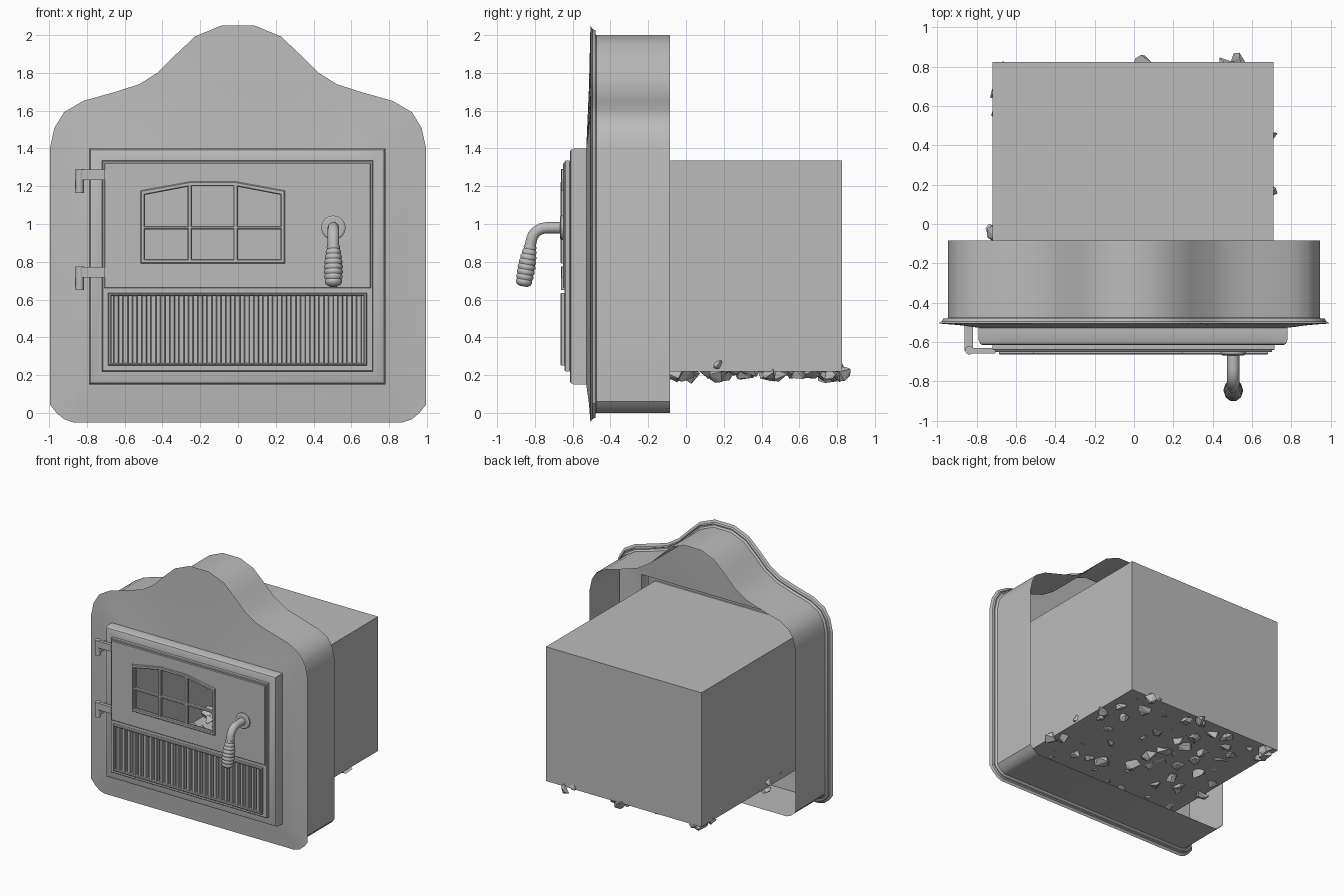
import bpy, bmesh, math, random
from mathutils import Vector

if "Cube" in bpy.data.objects:
    bpy.data.objects.remove(bpy.data.objects["Cube"])

random.seed(4)
iron = bpy.data.materials.new("grey cast iron")
iron.diffuse_color = (0.5, 0.5, 0.5, 1)
iron.use_nodes = True
iron.node_tree.nodes["Principled BSDF"].inputs["Base Color"].default_value = iron.diffuse_color
CX = -0.005


def finish(ob, smooth=None):
    ob.data.materials.clear()
    ob.data.materials.append(iron)
    if smooth:
        bpy.ops.object.select_all(action='DESELECT')
        ob.select_set(True)
        bpy.context.view_layer.objects.active = ob
        bpy.ops.object.shade_smooth_by_angle(angle=math.radians(smooth))
    return ob


def from_bmesh(name, bm, smooth=None):
    me = bpy.data.meshes.new(name)
    bm.to_mesh(me)
    bm.free()
    ob = bpy.data.objects.new(name, me)
    bpy.context.collection.objects.link(ob)
    return finish(ob, smooth)


def from_curve(name, cu, smooth=None):
    ob = bpy.data.objects.new(name, cu)
    bpy.context.collection.objects.link(ob)
    bpy.ops.object.select_all(action='DESELECT')
    ob.select_set(True)
    bpy.context.view_layer.objects.active = ob
    bpy.ops.object.convert(target='MESH')
    return bpy.context.view_layer.objects.active


def plate(name, loops, back, front, bevel=0.0):
    """Upright plate from x/z loops (first is outline, the rest are holes)."""
    cu = bpy.data.curves.new(name, 'CURVE')
    cu.dimensions, cu.fill_mode = '2D', 'BOTH'
    cu.extrude = (back - front) / 2 - bevel
    cu.bevel_depth, cu.bevel_resolution, cu.offset = bevel, 0, -bevel
    for loop in loops:
        s = cu.splines.new('POLY')
        s.points.add(len(loop) - 1)
        s.use_cyclic_u = True
        for p, (x, z) in zip(s.points, loop):
            p.co = (x, z, 0, 1)
    ob = from_curve(name, cu)
    for v in ob.data.vertices:
        x, z, d = v.co
        v.co = (x, (back + front) / 2 - d, z)
    ob.data.update()
    finish(ob)
    for p in ob.data.polygons:
        p.use_smooth = False
    return ob


def tube(name, pts, radii, sides=3):
    cu = bpy.data.curves.new(name, 'CURVE')
    cu.dimensions, cu.use_fill_caps = '3D', True
    cu.bevel_depth, cu.bevel_resolution = 1.0, sides
    s = cu.splines.new('POLY')
    s.points.add(len(pts) - 1)
    for p, co, r in zip(s.points, pts, radii):
        p.co, p.radius = (*co, 1), r
    return finish(from_curve(name, cu), 40)


def rect(x0, x1, z0, z1):
    return [(x0, z0), (x1, z0), (x1, z1), (x0, z1)]


def box(name, x0, x1, y0, y1, z0, z1):
    return plate(name, [rect(x0, x1, z0, z1)], y1, y0)


# Surround: open-backed shell, stepped rim, sloping face, raised door surround
half = [(0.08, 2.0), (0.2, 1.95), (0.29, 1.865), (0.39, 1.765), (0.5, 1.695), (0.64, 1.65),
        (0.8, 1.605), (0.885, 1.555), (0.925, 1.49), (0.945, 1.40), (0.945, 0.06),
        (0.925, 0.035), (0.895, 0.01), (0.865, 0.0)]
outline = [Vector(p) for p in half] + [Vector((-x, z)) for x, z in reversed(half)]


def inset(d):
    out, n = [], len(outline)
    for i, p in enumerate(outline):
        a = (p - outline[i - 1]).normalized()
        b = (outline[(i + 1) % n] - p).normalized()
        m = Vector((a.y + b.y, -a.x - b.x)).normalized()
        out.append(p - m * d / max(0.5, m.dot(Vector((b.y, -b.x)))))
    return out


def clamped(d):
    return [(min(max(x, CX - 0.785 + d), CX + 0.785 - d), min(max(z, 0.15 + d), 1.4 - d))
            for x, z in outline]


rings = [(inset(d), y) for d, y in ((0, -0.085), (0, -0.475), (0.012, -0.488), (0.022, -0.488),
                                    (0.026, -0.48), (0.032, -0.495), (0.05, -0.506))]
mid = [((a[0] + b[0]) / 2, (a[1] + b[1]) / 2) for a, b in zip(inset(0.05), clamped(0))]
rings += [(mid, -0.514), (clamped(0), -0.528), (clamped(0), -0.592),
          (clamped(0.008), -0.61), (clamped(0.018), -0.615), (clamped(0.085), -0.615)]
bm = bmesh.new()
prev = None
for pts, y in rings:
    cur = [bm.verts.new((x, y, z)) for x, z in pts]
    if prev:
        for i in range(len(cur)):
            j = (i + 1) % len(cur)
            bm.faces.new((prev[i], prev[j], cur[j], cur[i]))
    prev = cur
bmesh.ops.remove_doubles(bm, verts=bm.verts, dist=0.0005)
bmesh.ops.recalc_face_normals(bm, faces=bm.faces)
from_bmesh("surround", bm, 35)

# Firebox: thin box open towards the door
bm = bmesh.new()
bmesh.ops.create_cube(bm, size=1)
for v in bm.verts:
    v.co = (CX + v.co.x * 1.43, 0.11 + v.co.y * 1.43, 0.7775 + v.co.z * 1.115)
bmesh.ops.delete(bm, geom=[f for f in bm.faces if f.normal.y < -0.5], context='FACES')
from_bmesh("firebox", bm)

# Door with window and vent openings
window = [(-0.515, 0.79), (0.248, 0.79), (0.248, 1.177), (-0.015, 1.225), (-0.25, 1.225), (-0.515, 1.177)]
win_hole = [(-0.5, 0.805), (0.235, 0.805), (0.235, 1.165), (-0.015, 1.21), (-0.25, 1.21), (-0.5, 1.165)]
vent_hole = rect(-0.67, 0.665, 0.265, 0.62)
plate("door", [rect(-0.72, 0.715, 0.22, 1.335), win_hole, vent_hole], 
      -0.612, -0.642, 0.004)
plate("door_face", [rect(-0.708, 0.703, 0.66, 1.323), win_hole], -0.64, -0.652, 0.004)

# Window frame: outline with six panes
def top(x):
    return 1.2 - 0.19 * max(0, abs(x + 0.133) - 0.118)


panes = []
for x0, x1 in ((-0.493, -0.268), (-0.243, -0.025), (0.0, 0.225)):
    panes.append(rect(x0, x1, 0.815, 0.97))
    panes.append([(x0, 0.99), (x1, 0.99), (x1, top(x1)), (x0, top(x0))])
plate("window_frame", [window] + panes, -0.635, -0.664, 0.005)

# Vent: frame, backing and slats
plate("vent_frame", [rect(-0.687, 0.682, 0.25, 0.635), vent_hole], -0.638, -0.665, 0.005)
box("vent_backing", -0.68, 0.675, -0.624, -0.616, 0.255, 0.63)
for i in range(27):
    x = -0.645 + i * 1.285 / 26
    plate("vent_slat", [rect(x - 0.015, x + 0.015, 0.26, 0.625)], -0.62, -0.655, 0.005)

# Hinges: strap, pin and bracket to the surround
for z in (1.26, 0.745):
    box("hinge_strap", -0.84, -0.705, -0.66, -0.632, z - 0.028, z + 0.028)
    tube("hinge_pin", [(-0.838, -0.642, z + h) for h in (-0.095, -0.02, 0.03)], [0.022, 0.022, 0.022])
    box("hinge_bracket", -0.862, -0.818, -0.645, -0.51, z - 0.075, z - 0.03)

# Handle: rosette, bent rod and ridged grip
HX = 0.505
tube("handle_rosette", [(HX, y, 0.98) for y in (-0.645, -0.662, -0.668)], [0.065, 0.065, 0.055], 6)
rod = [(HX, -0.66, 0.98), (HX, -0.74, 0.98)]
rod += [(HX, -0.74 - 0.08 * math.sin(a), 0.9 + 0.08 * math.cos(a))
        for a in (math.radians(d) for d in (20, 40, 60, 80))]
rod += [(HX, -0.827, 0.87)]
tube("handle_rod", rod, [0.031] * len(rod))
grip, radii = [], []
N = 24
for i in range(N + 1):
    t = i / N
    grip.append((HX, -0.824 - 0.038 * t, 0.885 - 0.215 * t))
    swell = 0.034 + 0.016 * math.sin(math.pi * min(1, t * 0.85))
    radii.append(swell * (0.9 if i % 3 == 2 else 1.0))
radii[-1] = 0.022
tube("handle_grip", grip, radii)

# Coals: faceted lumps poking through the firebox floor
def coal(x, y, z, size):
    b = bmesh.new()
    for _ in range(11):
        d = Vector([random.gauss(0, 1) for _ in range(3)]).normalized()
        b.verts.new(Vector((x, y, z)) + Vector((d.x, d.y, d.z * 0.8)) * size * random.uniform(0.75, 1.1))
    res = bmesh.ops.convex_hull(b, input=b.verts)
    junk = [v for v in b.verts if not v.link_faces]
    bmesh.ops.delete(b, geom=junk, context='VERTS')
    from_bmesh("coal", b)


for i in range(9):
    for j in range(9):
        x = -0.64 + i * 0.159 + random.uniform(-0.06, 0.06)
        y = -0.48 + j * 0.155 + random.uniform(-0.06, 0.06)
        coal(x, y, random.uniform(0.2, 0.27), random.uniform(0.045, 0.07))
# Coals poking out at the walls
for x, y in ((0.03, 0.81), (0.52, 0.83), (-0.68, 0.67), (-0.7, -0.04), (-0.63, 0.79), (0.68, 0.44)):
    coal(x, y, 0.21, 0.055)
